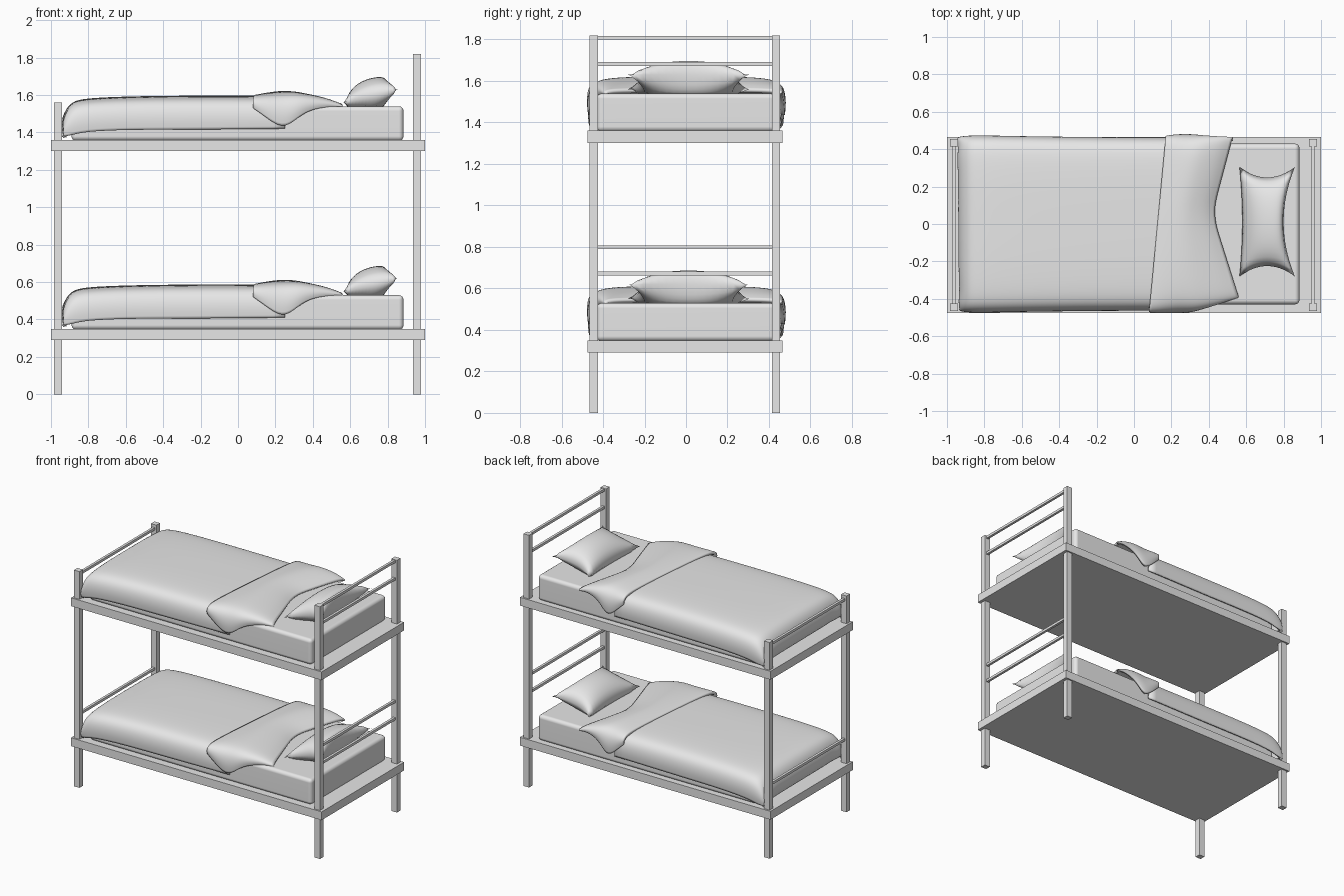
import bpy, bmesh, math

if "Cube" in bpy.data.objects:
    bpy.data.objects.remove(bpy.data.objects["Cube"], do_unlink=True)

grey = bpy.data.materials.new("plain grey")
grey.use_nodes = True
grey.diffuse_color = (0.8, 0.8, 0.8, 1)
grey.node_tree.nodes["Principled BSDF"].inputs["Base Color"].default_value = (0.8, 0.8, 0.8, 1)

DROP = -1.01            # lower bunk relative to the upper bunk
FRAME_Y = -0.005


def add_object(name, bm):
    mesh = bpy.data.meshes.new(name)
    bm.to_mesh(mesh)
    bm.free()
    mesh.materials.append(grey)
    obj = bpy.data.objects.new(name, mesh)
    bpy.context.collection.objects.link(obj)
    return obj


def box(name, low, high):
    bm = bmesh.new()
    bmesh.ops.create_cube(bm, size=1)
    for v in bm.verts:
        v.co = [a + (b - a) * (c + 0.5) for a, b, c in zip(low, high, v.co)]
    return add_object(name, bm)


def smooth(obj):
    for p in obj.data.polygons:
        p.use_smooth = True


def add_faces(bm, rows, flip=False):
    grid = [[bm.verts.new(p) for p in row] for row in rows]
    for a, b in zip(grid, grid[1:]):
        for j in range(len(a) - 1):
            quad = [a[j], b[j], b[j + 1], a[j + 1]]
            bm.faces.new(quad[::-1] if flip else quad)


def cloth(name, rows, thickness):
    bm = bmesh.new()
    add_faces(bm, rows)
    obj = add_object(name, bm)
    smooth(obj)
    sub = obj.modifiers.new("soften", "SUBSURF")
    sub.levels = sub.render_levels = 2
    sub.boundary_smooth = "PRESERVE_CORNERS"
    solid = obj.modifiers.new("thickness", "SOLIDIFY")
    solid.thickness = thickness
    solid.offset = -1
    return obj


# Half cross-section of draped cloth: share of width, share of height
HALF = [(0, 1), (0.2, 1), (0.4, 0.995), (0.6, 0.98), (0.78, 0.95),
        (0.91, 0.87), (0.98, 0.65), (1, 0.3), (0.985, 0)]
DRAPE = [(-y, z) for y, z in HALF[:0:-1]] + HALF


def make_blanket():
    # x, top height, hem height, half width
    stations = [(-0.925, 1.39, 1.38, 0.45), (-0.945, 1.44, 1.38, 0.46),
                (-0.93, 1.51, 1.38, 0.47), (-0.89, 1.565, 1.385, 0.475),
                (-0.82, 1.583, 1.405, 0.477), (-0.6, 1.593, 1.415, 0.472),
                (-0.3, 1.597, 1.415, 0.468), (0, 1.597, 1.418, 0.466),
                (0.25, 1.595, 1.42, 0.464)]
    rows = []
    for i, (x, top, hem, half) in enumerate(stations):
        ripple = 0.008 if i < 3 else 0
        rows.append([(x + ripple * math.sin(31 * y), half * y, hem + (top - hem) * z)
                     for y, z in DRAPE])
    return cloth("blanket", rows, 0.012)


def make_fold():
    # share of length, top height, hem height, half width at front and back
    stations = [(0, 1.604, 1.53, 0.474, 0.474), (0.12, 1.614, 1.49, 0.48, 0.482),
                (0.33, 1.623, 1.415, 0.48, 0.485), (0.48, 1.622, 1.47, 0.475, 0.48),
                (0.62, 1.613, 1.52, 0.455, 0.475), (0.85, 1.59, 1.54, 0.42, 0.47),
                (1, 1.56, 1.53, 0.395, 0.468)]
    rows = []
    for t, top, hem, front, back in stations:
        row = []
        for y, z in DRAPE:
            start = 0.125 + 0.045 * y
            end = 0.42 + 0.125 * abs(y - 0.13)
            row.append((start + (end - start) * t, y * (back if y > 0 else front),
                        hem + (top - hem) * z))
        rows.append(row)
    return cloth("blanket_fold", rows, 0.02)


def make_pillow():
    n = 16
    bm = bmesh.new()

    def point(i, j, side):
        u, v = 2 * i / n - 1, 2 * j / n - 1
        # Pinched corners with edges drawn in between them
        x = 0.712 + 0.148 * u - (1 - v * v) * (0.06 if u > 0 else 0.015) * u * abs(u)
        y = 0.012 + 0.292 * v - 0.055 * v * abs(v) * (1 - u * u)
        puff = max(0, (1 - u * u) * (1 - v * v)) ** 0.5
        z = 1.595 + 0.035 * u + side * 0.095 * puff
        return (x, y, max(z, 1.535))

    for side in (1, -1):
        rows = [[point(i, j, side) for j in range(n + 1)] for i in range(n + 1)]
        add_faces(bm, rows, side < 0)
    bmesh.ops.remove_doubles(bm, verts=bm.verts, dist=0.0005)
    obj = add_object("pillow", bm)
    smooth(obj)
    return obj


def make_mattress():
    obj = box("mattress", (-0.89, -0.43, 1.355), (0.885, 0.43, 1.54))
    bevel = obj.modifiers.new("rounded edges", "BEVEL")
    bevel.width = 0.025
    bevel.segments = 4
    smooth(obj)
    obj.modifiers.new("flat sides", "WEIGHTED_NORMAL")
    return obj


def rail(name, x, z):
    return box(name, (x - 0.009, FRAME_Y - 0.43, z - 0.009),
               (x + 0.009, FRAME_Y + 0.43, z + 0.009))


# One bunk: platform, end rails and bedding, repeated below
bunk = [box("bed_platform", (-1, FRAME_Y - 0.47, 1.3), (1, FRAME_Y + 0.47, 1.36)),
        rail("head_top_rail", 0.957, 1.808),
        rail("head_lower_rail", 0.957, 1.682),
        rail("foot_rail", -0.963, 1.53),
        make_mattress(), make_blanket(), make_fold(), make_pillow()]
for part in bunk:
    copy = part.copy()
    copy.name = "lower_" + part.name
    copy.location.z = DROP
    bpy.context.collection.objects.link(copy)
    part.name = "upper_" + part.name

# Four corner posts, taller at the head
for end, x, top in (("foot", -0.963, 1.56), ("head", 0.957, 1.82)):
    for side, y in (("front", -0.439), ("back", 0.439)):
        y += FRAME_Y
        box(f"{end}_{side}_post", (x - 0.022, y - 0.02, 0), (x + 0.022, y + 0.02, top))
